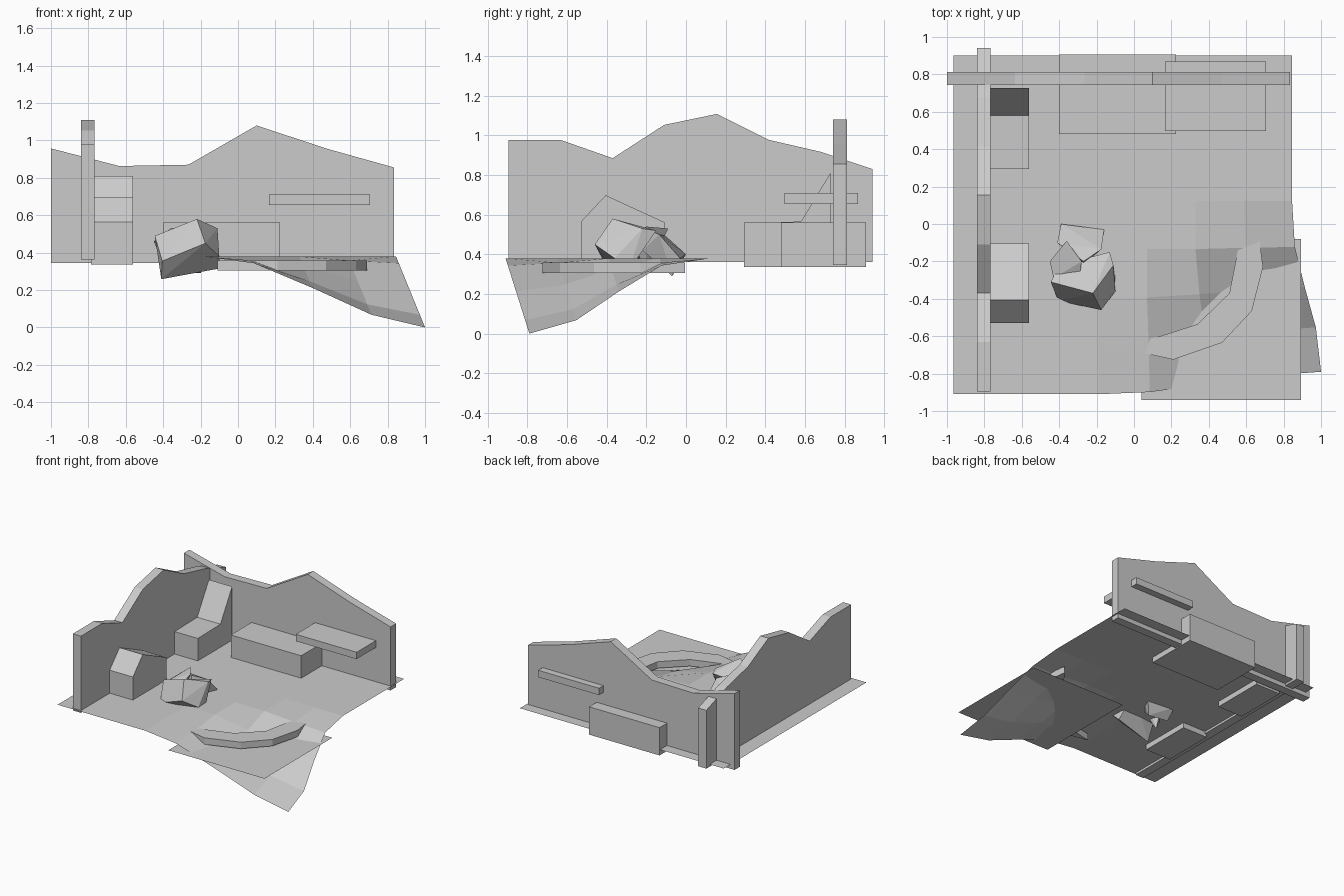
import bpy, bmesh
from mathutils import Vector


def finish(name, bm):
    bmesh.ops.recalc_face_normals(bm, faces=bm.faces)
    me = bpy.data.meshes.new(name)
    bm.to_mesh(me)
    bm.free()
    ob = bpy.data.objects.new(name, me)
    bpy.context.collection.objects.link(ob)
    return ob


def prism(name, profile, axis, lo, hi):
    """Extrude a 2D profile along x, y or z from lo to hi."""
    bm = bmesh.new()
    place = {'x': lambda a, b, t: (t, a, b),
             'y': lambda a, b, t: (a, t, b),
             'z': lambda a, b, t: (a, b, t)}[axis]
    rings = [[bm.verts.new(place(a, b, t)) for a, b in profile] for t in (lo, hi)]
    n = len(profile)
    for ring in rings:
        bm.faces.new(ring)
    for i in range(n):
        j = (i + 1) % n
        bm.faces.new((rings[0][i], rings[0][j], rings[1][j], rings[1][i]))
    return finish(name, bm)


def rock(name, points):
    """Faceted convex stone."""
    bm = bmesh.new()
    for p in points:
        bm.verts.new(p)
    res = bmesh.ops.convex_hull(bm, input=bm.verts)
    bmesh.ops.delete(bm, geom=list({g for g in res['geom_interior'] if isinstance(g, bmesh.types.BMVert)}),
                     context='VERTS')
    return finish(name, bm)


def rect(a0, a1, b0, b1):
    return [(a0, b0), (a1, b0), (a1, b1), (a0, b1)]


# Ground: 7 x 7 grid, front right corner pulled down with a smooth falloff
X0, X1, Y0, Y1, Z = -0.965, 0.845, -0.91, 0.90, 0.38
bm = bmesh.new()
bmesh.ops.create_grid(bm, x_segments=7, y_segments=7, size=0.905)
corner, pull, radius = Vector((X1, Y0, Z)), Vector((0.155, 0.12, -0.38)), 0.96
for v in bm.verts:
    v.co += Vector(((X0 + X1) / 2, (Y0 + Y1) / 2, Z))
    t = max(0, 1 - (v.co - corner).length / radius)
    v.co += pull * (3 * t * t - 2 * t ** 3)
finish("ground", bm)

# Water sheet over the sunken corner
bm = bmesh.new()
bm.faces.new([bm.verts.new((x, y, 0.295)) for x, y in rect(0.04, 0.893, -0.94, -0.08)])
finish("water", bm)

# Broken walls
prism("back_wall", [(-1, 0.345), (0.835, 0.345), (0.835, 0.855), (0.47, 0.957), (0.10, 1.08),
                    (-0.265, 0.87), (-0.635, 0.863), (-1, 0.957)], 'y', 0.742, 0.812)
prism("left_wall", [(-0.895, 0.362), (0.942, 0.362), (0.942, 0.83), (0.68, 0.917), (0.415, 0.978),
                    (0.155, 1.108), (-0.11, 1.053), (-0.37, 0.885), (-0.632, 0.977),
                    (-0.895, 0.977)], 'x', -0.84, -0.768)

# Blocks along the walls
prism("back_block", rect(-0.40, 0.225, 0.48, 0.907), 'z', 0.337, 0.56)
prism("wall_shelf", rect(0.165, 0.705, 0.497, 0.868), 'z', 0.655, 0.71)
prism("stepped_block", [(0.293, 0.337), (0.728, 0.337), (0.728, 0.81), (0.58, 0.565), (0.293, 0.56)],
      'x', -0.785, -0.562)
prism("peaked_block", [(-0.53, 0.337), (-0.105, 0.337), (-0.105, 0.56), (-0.405, 0.698), (-0.53, 0.565)],
      'x', -0.785, -0.562)

# Crescent shore rim
prism("shore_rim", [(-0.11, -0.655), (0.21, -0.725), (0.47, -0.635), (0.63, -0.465), (0.69, -0.23),
                    (0.66, -0.005), (0.555, -0.14), (0.51, -0.37), (0.34, -0.535), (0.14, -0.60)],
      'z', 0.305, 0.358)

# Rock pile
rock("front_rock", [(-0.445, -0.31, 0.49), (-0.22, -0.37, 0.58), (-0.175, -0.46, 0.45),
                    (-0.405, -0.41, 0.355), (-0.10, -0.36, 0.38), (-0.41, -0.33, 0.258),
                    (-0.10, -0.29, 0.315), (-0.13, -0.15, 0.52), (-0.11, -0.22, 0.53),
                    (-0.40, -0.22, 0.46)])
rock("back_rock", [(-0.39, 0.0, 0.40), (-0.16, -0.03, 0.38), (-0.175, -0.135, 0.50),
                   (-0.27, -0.20, 0.53), (-0.41, -0.10, 0.49), (-0.38, -0.07, 0.31),
                   (-0.20, -0.07, 0.29), (-0.27, -0.22, 0.42)])
rock("left_rock", [(-0.45, -0.20, 0.46), (-0.36, -0.09, 0.53), (-0.28, -0.20, 0.54),
                   (-0.29, -0.28, 0.50), (-0.43, -0.29, 0.47), (-0.38, -0.20, 0.30)])
